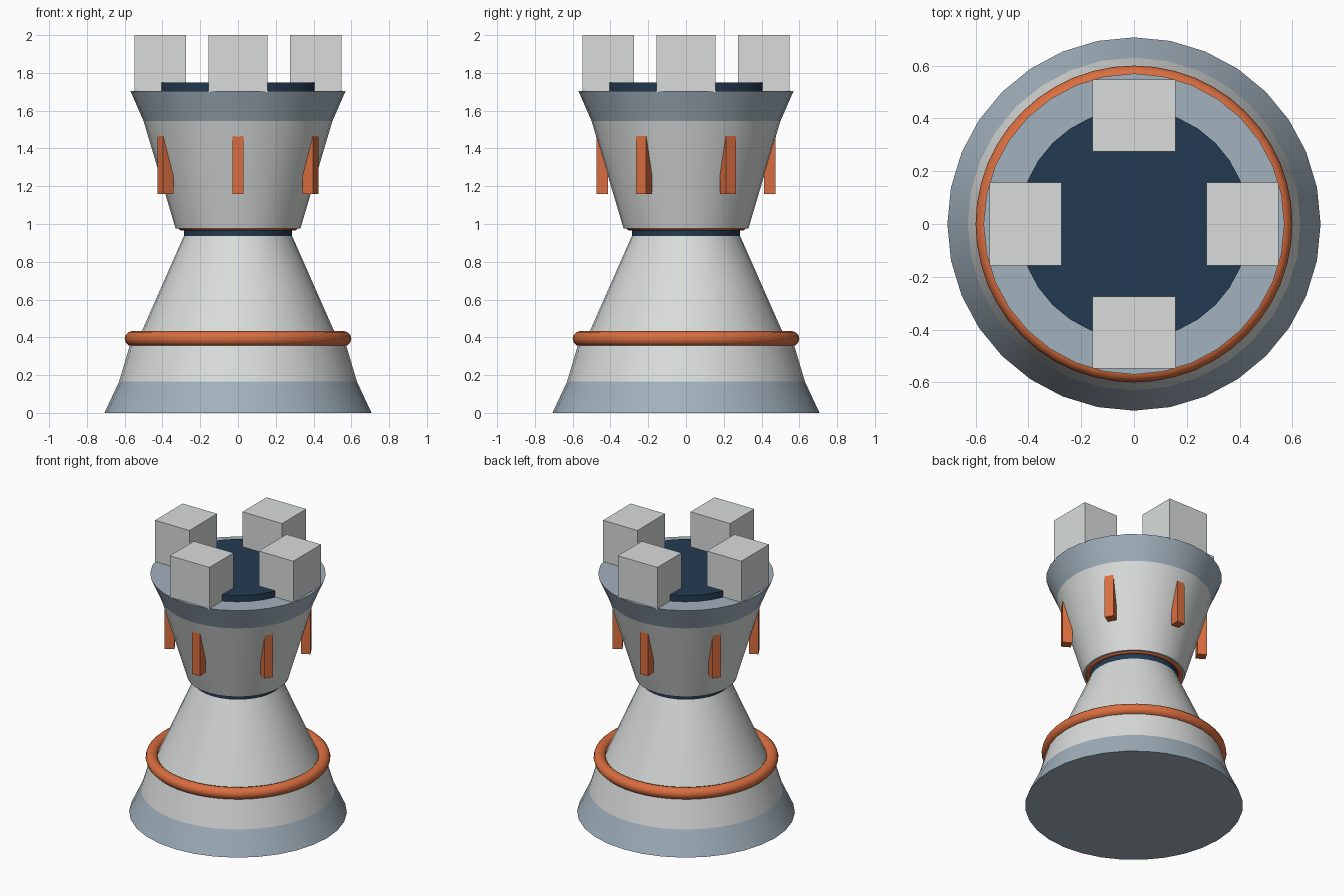
import bpy
import math
from mathutils import Matrix, Vector

cube = bpy.data.objects.get("Cube")
if cube:
    bpy.data.objects.remove(cube, do_unlink=True)


def material(name, rgb):
    mat = bpy.data.materials.new(name)
    mat.use_nodes = True
    mat.diffuse_color = (*rgb, 1)
    mat.node_tree.nodes["Principled BSDF"].inputs["Base Color"].default_value = (*rgb, 1)
    return mat


light = material("light_grey", (0.69, 0.72, 0.70))
steel = material("blue_grey", (0.36, 0.44, 0.51))
navy = material("navy", (0.017, 0.043, 0.085))
orange = material("orange", (0.70, 0.155, 0.05))


def finish(name, mat, smooth=True):
    obj = bpy.context.object
    obj.name = name
    obj.data.materials.append(mat)
    if smooth:
        bpy.ops.object.shade_smooth_by_angle(angle=math.radians(40))
    return obj


def frustum(name, mat, r_low, r_high, z_low, z_high):
    bpy.ops.mesh.primitive_cone_add(vertices=32, radius1=r_low, radius2=r_high,
                                    depth=z_high - z_low,
                                    location=(0, 0, (z_low + z_high) / 2))
    return finish(name, mat)


def ring(name, mat, major, minor, z):
    bpy.ops.mesh.primitive_torus_add(major_radius=major, minor_radius=minor,
                                     major_segments=48, minor_segments=12,
                                     location=(0, 0, z))
    return finish(name, mat)


def radial_box(name, mat, angle, r_in, r_out, width, z_low, z_high):
    """Box whose depth runs outward from the centre at the given angle."""
    direction = Vector((math.cos(angle), math.sin(angle), 0))
    bpy.ops.mesh.primitive_cube_add(size=1)
    obj = finish(name, mat, smooth=False)
    obj.data.transform(Matrix.Diagonal((r_out - r_in, width, z_high - z_low, 1)))
    obj.rotation_euler.z = angle
    obj.location = direction * (r_in + r_out) / 2 + Vector((0, 0, (z_low + z_high) / 2))
    return obj


# Flared base and tapering body
frustum("base_band", steel, 0.707, 0.63, 0, 0.165)
frustum("lower_body", light, 0.63, 0.563, 0.165, 0.39)
frustum("upper_body", light, 0.528, 0.285, 0.39, 0.94)
ring("body_ring", orange, 0.56, 0.04, 0.393)

# Neck
frustum("neck", navy, 0.287, 0.287, 0.935, 0.99)
ring("neck_ring", orange, 0.30, 0.02, 0.986)

# Turret cup, rim and deck
frustum("turret", light, 0.33, 0.50, 0.975, 1.545)
frustum("turret_rim", steel, 0.50, 0.57, 1.545, 1.705)
frustum("turret_deck", navy, 0.435, 0.435, 1.70, 1.75)

# Four battlements
for i in range(4):
    radial_box(f"battlement_{i + 1}", light, i * math.pi / 2,
               0.275, 0.548, 0.314, 1.70, 2.0)

# Six upright fins around the turret
for i in range(6):
    radial_box(f"fin_{i + 1}", orange, math.radians(30 + 60 * i),
               0.412, 0.475, 0.06, 1.16, 1.465)
